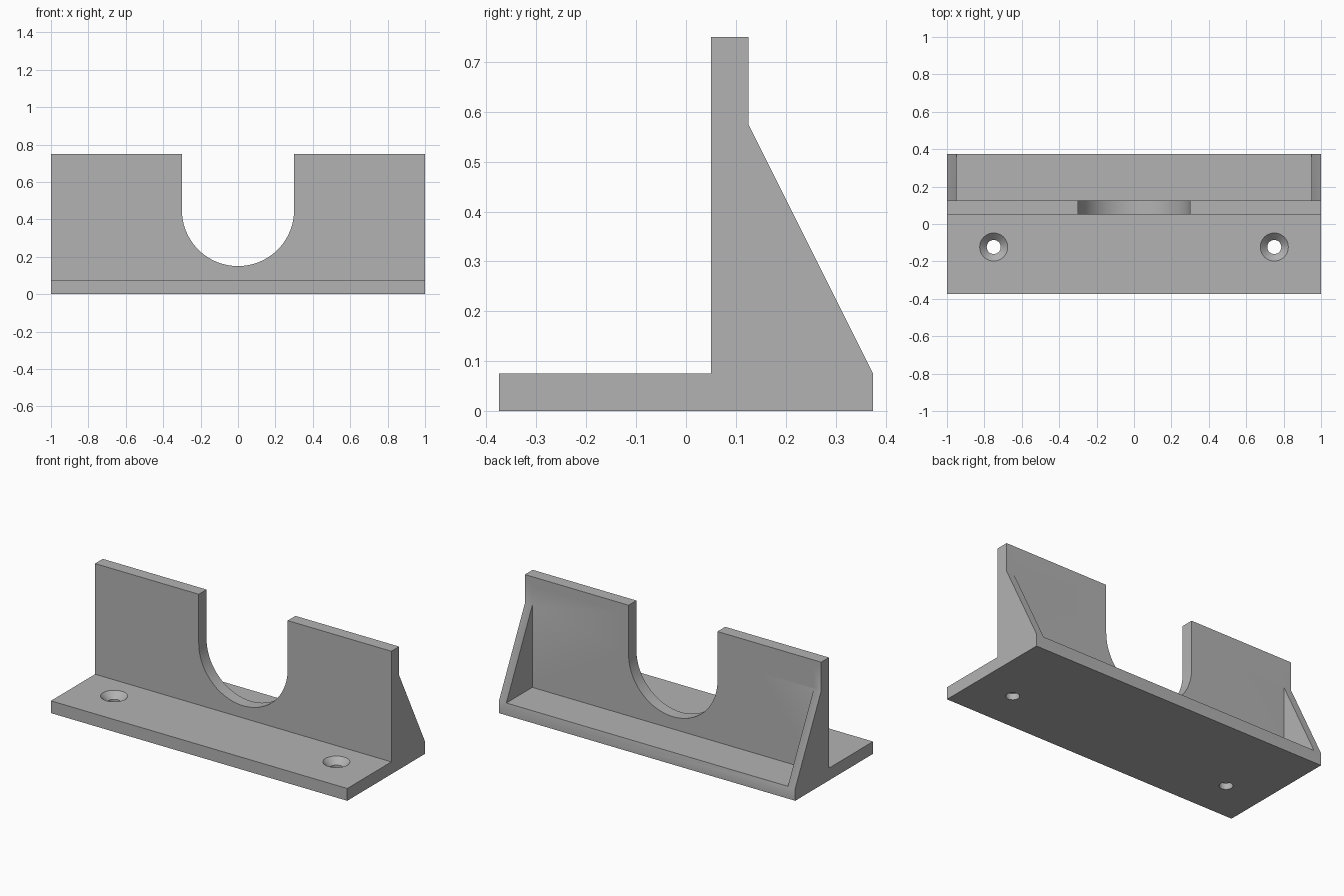
import bpy, bmesh, math
from mathutils import Matrix, Vector

cube = bpy.data.objects.get("Cube")
if cube:
    bpy.data.objects.remove(cube, do_unlink=True)

grey = bpy.data.materials.new("plain grey")
grey.use_nodes = True
colour = (0.45, 0.45, 0.45, 1)
grey.diffuse_color = colour
grey.node_tree.nodes["Principled BSDF"].inputs["Base Color"].default_value = colour


def prism(name, outline, sweep):
    """Extrude a closed outline of 3D points along the sweep vector."""
    bm = bmesh.new()
    face = bm.faces.new([bm.verts.new(p) for p in outline])
    moved = bmesh.ops.extrude_face_region(bm, geom=[face])["geom"]
    verts = [v for v in moved if isinstance(v, bmesh.types.BMVert)]
    bmesh.ops.translate(bm, verts=verts, vec=Vector(sweep))
    return finish(name, bm)


def finish(name, bm):
    bmesh.ops.recalc_face_normals(bm, faces=bm.faces)
    mesh = bpy.data.meshes.new(name)
    bm.to_mesh(mesh)
    bm.free()
    mesh.materials.append(grey)
    obj = bpy.data.objects.new(name, mesh)
    bpy.context.collection.objects.link(obj)
    return obj


def turned(name, profile, x, y, sides=48):
    """Solid of revolution about a vertical axis from (radius, z) pairs."""
    bm = bmesh.new()
    rings = [[bm.verts.new((x + r * math.cos(math.tau * i / sides),
                            y + r * math.sin(math.tau * i / sides), z))
              for i in range(sides)] for r, z in profile]
    for low, high in zip(rings, rings[1:]):
        for i in range(sides):
            j = (i + 1) % sides
            bm.faces.new((low[i], low[j], high[j], high[i]))
    bm.faces.new(rings[0])
    bm.faces.new(rings[-1])
    return finish(name, bm)


# Bracket: base, upright wall and sloped rear in one side profile
side = [(-0.375, 0), (0.375, 0), (0.375, 0.075), (0.125, 0.575),
        (0.125, 0.75), (0.05, 0.75), (0.05, 0.075), (-0.375, 0.075)]
bracket = prism("bracket", [(-1, y, z) for y, z in side], (2, 0, 0))

# Rear pocket leaves a thin gusset at each end
pocket = [(0.125, 0.075), (0.5, 0.075), (0.5, 0.7), (0.125, 0.7)]
cutters = [prism("pocket_cutter", [(-0.95, y, z) for y, z in pocket], (1.9, 0, 0))]

# Round-bottomed slot through the wall
arc = [math.pi + math.pi * i / 48 for i in range(49)]
slot = [(0.3 * math.cos(a), 0, 0.45 + 0.3 * math.sin(a)) for a in arc]
slot += [(0.3, 0, 0.9), (-0.3, 0, 0.9)]
cutters.append(prism("slot_cutter", slot, (0, 0.5, 0)))

# Countersunk screw holes
screw = [(0.0375, -0.05), (0.0375, 0.0375), (0.075, 0.075), (0.075, 0.12)]
for x in (-0.75, 0.75):
    cutters.append(turned("screw_hole_cutter", screw, x, -0.123))

bpy.context.view_layer.objects.active = bracket
for cutter in cutters:
    cut = bracket.modifiers.new(cutter.name, "BOOLEAN")
    cut.operation = "DIFFERENCE"
    cut.solver = "EXACT"
    cut.object = cutter
    bpy.ops.object.modifier_apply(modifier=cut.name)
    bpy.data.objects.remove(cutter, do_unlink=True)

# Smooth the round cuts while keeping edges crisp
bpy.ops.object.select_all(action="DESELECT")
bracket.select_set(True)
bpy.ops.object.shade_smooth_by_angle(angle=math.radians(30))
